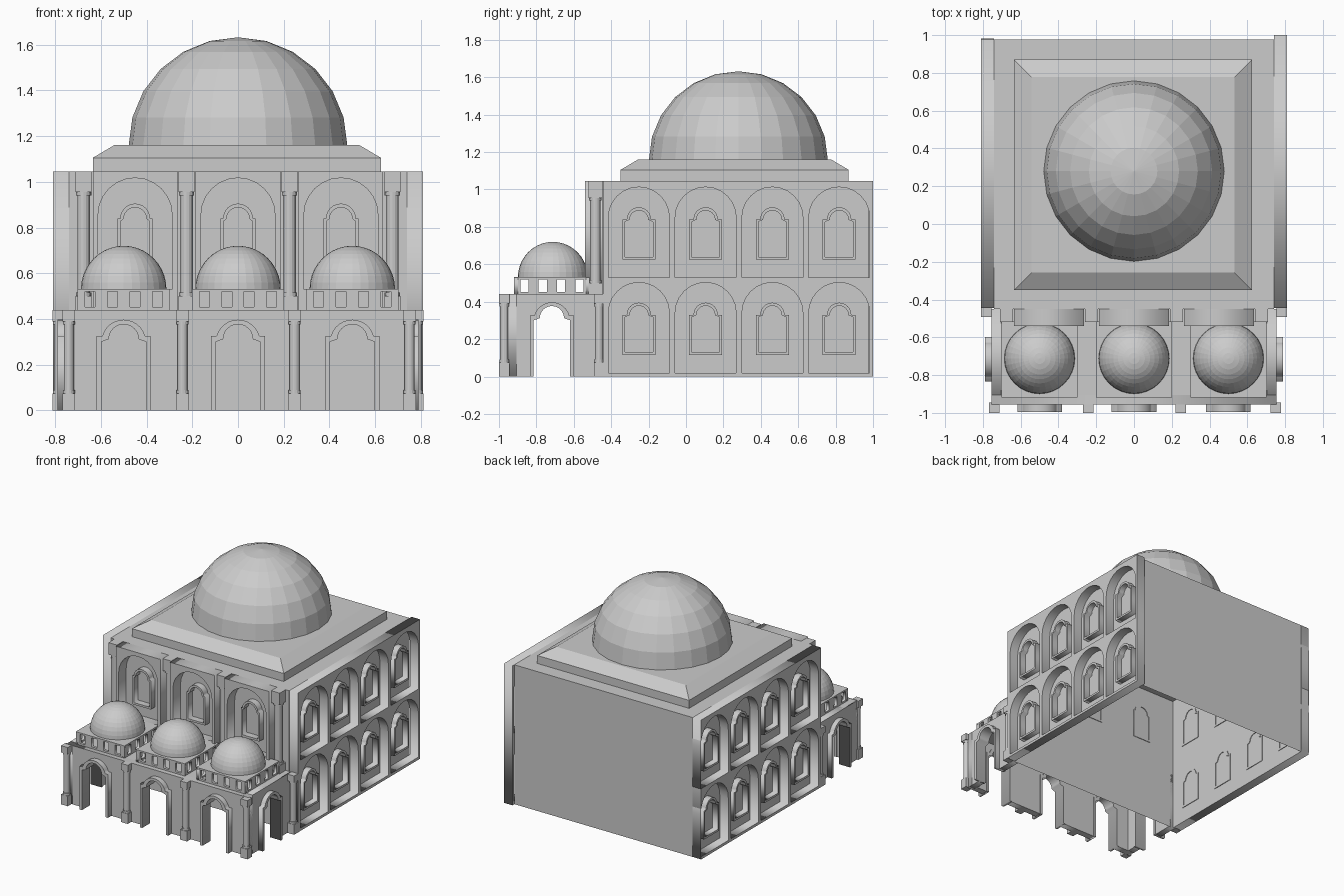
import bpy, bmesh, math

if "Cube" in bpy.data.objects:
    bpy.data.objects.remove(bpy.data.objects["Cube"])

stone = bpy.data.materials.new("grey_stone")
stone.use_nodes = True
GREY = (0.6, 0.6, 0.6, 1)
stone.diffuse_color = GREY
stone.node_tree.nodes["Principled BSDF"].inputs["Base Color"].default_value = GREY


def add_object(name, mesh):
    mesh.materials.clear()
    mesh.materials.append(stone)
    obj = bpy.data.objects.new(name, mesh)
    bpy.context.scene.collection.objects.link(obj)
    return obj


def from_bmesh(name, bm):
    mesh = bpy.data.meshes.new(name)
    bm.to_mesh(mesh)
    bm.free()
    return add_object(name, mesh)


def add_box(bm, x0, x1, y0, y1, z0, z1, top_inset=0):
    verts = bmesh.ops.create_cube(bm, size=1)["verts"]
    for v in verts:
        top = v.co.z > 0
        i = top_inset if top else 0
        v.co = (x1 - i if v.co.x > 0 else x0 + i,
                y1 - i if v.co.y > 0 else y0 + i,
                z1 if top else z0)
    return verts


def rect(u0, u1, v0, v1):
    return [(u0, v0), (u0, v1), (u1, v1), (u1, v0)]


def arch(c, base, half, shoulder, radius, center, steps=12):
    """Opening outline: straight jambs, shoulders, then a round head."""
    a0 = math.asin(max(0, (shoulder - center) / radius))
    pts = [(c - half, base), (c - half, shoulder)]
    for i in range(steps + 1):
        a = math.pi - a0 - (math.pi - 2 * a0) * i / steps
        pts.append((c + radius * math.cos(a), center + radius * math.sin(a)))
    return pts + [(c + half, shoulder), (c + half, base)]


def plate(name, loops, side, d0, d1):
    """Flat outline with holes, given thickness from d0 to d1 along y or x."""
    curve = bpy.data.curves.new(name, "CURVE")
    curve.dimensions = "2D"
    curve.fill_mode = "BOTH"
    curve.extrude = abs(d1 - d0) / 2
    for loop in loops:
        clean = [p for i, p in enumerate(loop) if math.dist(p, loop[i - 1]) > 1e-5]
        spline = curve.splines.new("POLY")
        spline.points.add(len(clean) - 1)
        for point, (u, v) in zip(spline.points, clean):
            point.co = (u, v, 0, 1)
        spline.use_cyclic_u = True
    temp = bpy.data.objects.new(name + "_outline", curve)
    mesh = bpy.data.meshes.new_from_object(temp)
    bpy.data.objects.remove(temp)
    mid = (d0 + d1) / 2
    for v in mesh.vertices:
        u, w, d = v.co
        v.co = (mid + d, u, w) if side else (u, mid - d, w)
    mesh.name = name
    return add_object(name, mesh)


def column(name, x, y, z0, z1, width, base_h, cap_h):
    bm = bmesh.new()
    h, r = width / 2, width * 0.4
    add_box(bm, x - h, x + h, y - h, y + h, z0, z0 + base_h)
    add_box(bm, x - h, x + h, y - h, y + h, z1 - cap_h, z1)
    low, high = z0 + base_h, z1 - cap_h
    for radius, a, b in ((r, low, high), (r * 1.2, low, low + 0.015), (r * 1.2, high - 0.015, high)):
        verts = bmesh.ops.create_cone(bm, cap_ends=True, segments=16, radius1=radius,
                                      radius2=radius, depth=b - a)["verts"]
        bmesh.ops.translate(bm, verts=verts, vec=(x, y, (a + b) / 2))
    return from_bmesh(name, bm)


def dome(name, x, y, z, radius, height, segments, rings):
    bm = bmesh.new()
    bmesh.ops.create_uvsphere(bm, u_segments=segments, v_segments=rings, radius=radius)
    bmesh.ops.delete(bm, geom=[v for v in bm.verts if v.co.z < -1e-4], context="VERTS")
    for v in bm.verts:
        v.co.z *= height / radius
    bmesh.ops.translate(bm, verts=bm.verts, vec=(x, y, z))
    return from_bmesh(name, bm)


def window(name, c, z, half, side, d0, d1):
    outer = arch(c, z + 0.095, half, z + 0.31, 0.065, z + 0.31)
    inner = arch(c, z + 0.11, half - 0.013, z + 0.297, 0.05, z + 0.308)
    plate(name, [outer, inner], side, d0, d1)


ROOF, PORCH = 1.045, 0.44

# Main hall: hollow shell, open underneath
bm = bmesh.new()
add_box(bm, -0.74, 0.74, -0.45, 0.977, 0, ROOF)
bmesh.ops.delete(bm, geom=[f for f in bm.faces if f.normal.z < -0.5 or
                           all(v.co.z < 0.01 for v in f.verts)], context="FACES")
from_bmesh("hall_shell", bm)

# Side walls with two rows of arched niches and windows
bays = [-0.252 + 0.357 * i for i in range(4)]
for s, label, back in ((1, "left", 1.0), (-1, "right", 0.977)):
    niches = [arch(c, z, 0.163, z + 0.32, 0.163, z + 0.32)
              for c in bays for z in (0.02, 0.53)]
    plate(label + "_wall", [rect(-0.445, back, 0, ROOF)] + niches, True, s * 0.74, s * 0.81)
    for c in bays:
        for z in (0.02, 0.53):
            window(label + "_window", c, z, 0.088, True, s * 0.735, s * 0.785)

# Roof plinth and great dome
bm = bmesh.new()
add_box(bm, -0.635, 0.625, -0.35, 0.87, ROOF, 1.105)
add_box(bm, -0.635, 0.625, -0.35, 0.87, 1.105, 1.16, top_inset=0.093)
from_bmesh("roof_plinth", bm)
dome("great_dome", 0, 0.28, 1.16, 0.478, 0.472, 24, 12)

# Upper front panels and the columns between them
for c in (-0.45, 0, 0.45):
    niche = arch(c, 0.53, 0.162, 0.855, 0.162, 0.855)
    plate("upper_front_panel", [rect(c - 0.185, c + 0.185, PORCH, ROOF), niche],
          False, -0.54, -0.45)
    window("upper_front_window", c, 0.53, 0.077, False, -0.5, -0.445)
for x in (-0.675, -0.225, 0.225, 0.675):
    column("upper_column", x, -0.485, PORCH, ROOF, 0.07, 0.06, 0.09)

# Porch walls with stepped doorways, and the raised door surrounds
def door(c):
    return arch(c, 0, 0.098, 0.3, 0.065, 0.312)


def surround(c):
    return arch(c, 0, 0.118, 0.325, 0.097, 0.3) + door(c)[::-1]


doors = (-0.5, 0, 0.5)
outline = [(-0.755, 0)]
for c in doors:
    outline += door(c)
outline += [(0.755, 0), (0.755, PORCH), (-0.755, PORCH)]
plate("porch_front_wall", [outline], False, -0.955, -0.905)
for c in doors:
    plate("front_door_surround", [surround(c)], False, -0.995, -0.9)
SIDE = -0.717
side_outline = [(-0.955, 0)] + door(SIDE) + [(-0.45, 0), (-0.45, PORCH), (-0.955, PORCH)]
for s in (-1, 1):
    plate("porch_side_wall", [side_outline], True, s * 0.705, s * 0.755)
    plate("side_door_surround", [surround(SIDE)], True, s * 0.7, s * 0.79)
    column("porch_rear_column", s * 0.783, -0.465, 0, PORCH, 0.055, 0.075, 0.05)
bm = bmesh.new()
add_box(bm, -0.75, 0.75, -0.95, -0.45, PORCH - 0.03, PORCH)
from_bmesh("porch_roof", bm)
for x in (-0.74, -0.242, 0.248, 0.75):
    column("porch_front_column", x, -0.972, 0, PORCH, 0.055, 0.075, 0.05)

# Small domes on pierced square drums
HALF, TOP = 0.202, 0.53
for c in doors:
    def drum_side(m):
        gaps = [rect(m + k - 0.022, m + k + 0.022, 0.453, 0.52)
                for k in (-0.147, -0.049, 0.049, 0.147)]
        return [rect(m - HALF, m + HALF, PORCH, TOP)] + gaps
    for s in (-1, 1):
        edge = SIDE + s * HALF
        plate("drum_wall", drum_side(c), False, edge, edge - s * 0.02)
        plate("drum_wall", drum_side(SIDE), True, c + s * HALF, c + s * (HALF - 0.02))
    bm = bmesh.new()
    add_box(bm, c - HALF, c + HALF, SIDE - HALF, SIDE + HALF, TOP - 0.008, TOP + 0.002)
    from_bmesh("drum_top", bm)
    dome("small_dome", c, -0.712, TOP, 0.187, 0.19, 32, 20)
